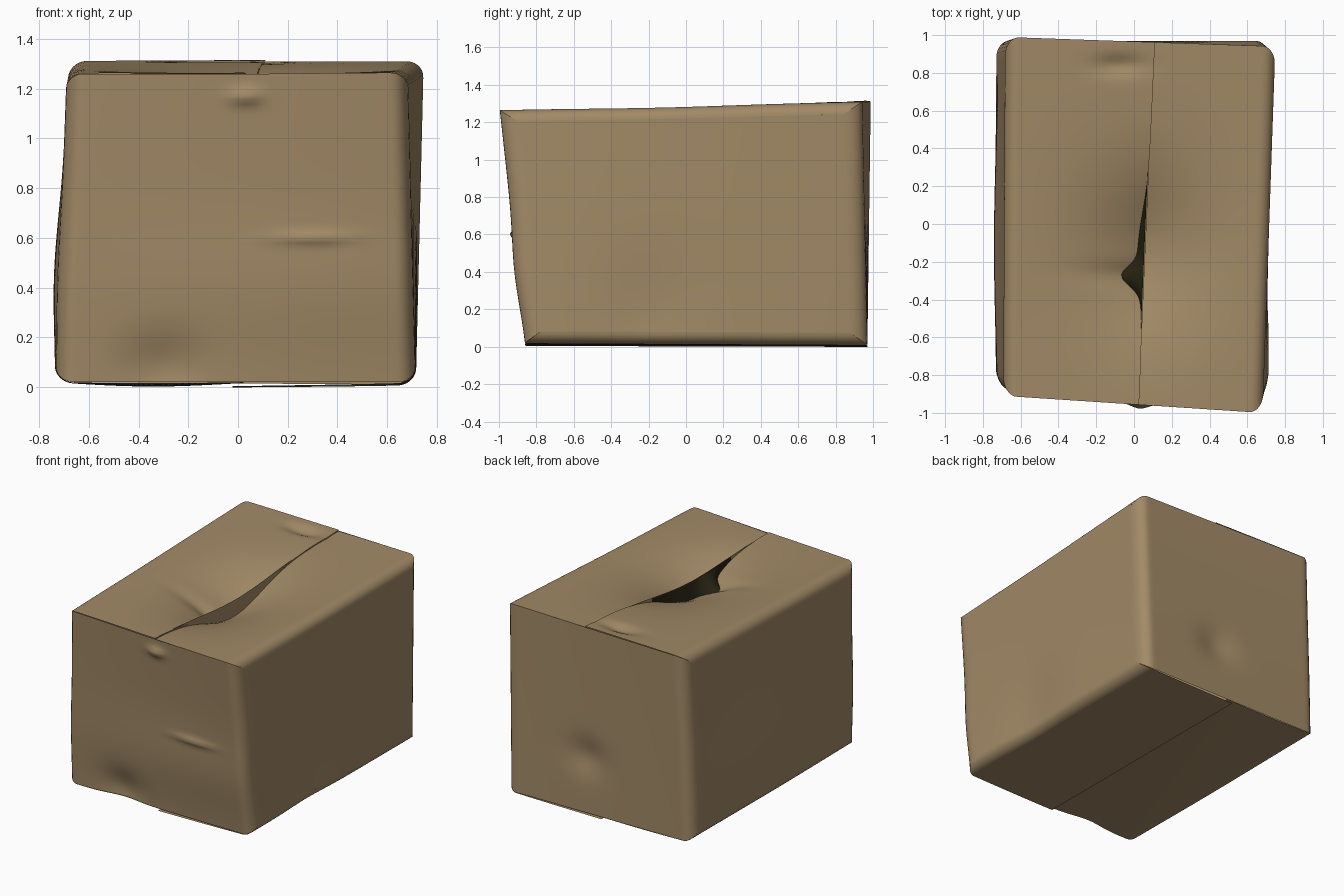
import bpy, bmesh, math
from mathutils import Vector

if "Cube" in bpy.data.objects:
    bpy.data.objects.remove(bpy.data.objects["Cube"])


def material(name, colour):
    m = bpy.data.materials.new(name)
    m.diffuse_color = (*colour, 1)
    m.use_nodes = True
    m.node_tree.nodes["Principled BSDF"].inputs["Base Color"].default_value = m.diffuse_color
    return m


card = material("cardboard_brown", (0.36, 0.253, 0.134))
dark = material("dark_olive_gap", (0.02, 0.017, 0.006))

R = 0.05  # edge rounding, as a fraction of the box
# corners in order front left, front right, back right, back left
BOTTOM = [Vector(c) for c in ((-.73, -.85, .02), (.715, -.86, .02), (.715, .97, .01), (-.73, .97, .02))]
TOP = [Vector(c) for c in ((-.69, -.91, 1.26), (.68, -1, 1.265), (.75, .94, 1.31), (-.68, .99, 1.31))]

# soft dents and bulges: centre, reach, push
DENTS = [
    ((.04, -.1, 1.28), (.4, .5, .3), (0, 0, -.06)),       # sunken lid
    ((-.08, .84, 1.3), (.13, .05, .1), (0, 0, -.03)),     # dent at back of lid
    ((.3, -.93, .6), (.15, .2, .02), (0, -.02, 0)),       # front fold line
    ((.03, -.95, 1.17), (.06, .2, .03), (0, -.03, 0)),    # front bump
    ((-.3, -.86, .08), (.16, .2, .13), (0, .04, 0)),      # front lower dent
    ((.3, -.88, .4), (.8, .2, .25), (0, -.02, 0)),        # front bulge
    ((-.73, -.1, .45), (.2, .7, .35), (-.025, 0, 0)),     # left side bulge
    ((.72, -.2, .2), (.15, .25, .3), (-.02, 0, 0)),       # right side dent
    ((.1, .97, .4), (.14, .2, .12), (0, -.03, 0)),        # back dent
]


def bilinear(c, s, t):
    return c[0].lerp(c[1], s).lerp(c[3].lerp(c[2], s), t)


def box_point(s, t, w):
    """Point of the crumpled box: s across, t back, w up (each 0 to 1)."""
    p = bilinear(BOTTOM, s, t).lerp(bilinear(TOP, s, t), w)
    out = p.copy()
    for c, r, d in DENTS:
        k = sum(((p[i] - c[i]) / r[i]) ** 2 for i in range(3))
        if k < 9:
            out += Vector(d) * math.exp(-k)
    return out


def rounding(s):
    """Inset of the quarter-round edge near the left and right sides."""
    d = min(1, max(0, min(s, 1 - s)) / R)
    return R * (1 - math.sqrt(max(0, 1 - (1 - d) ** 2)))


def patch(name, f, nu, nv, mat=card):
    bm = bmesh.new()
    g = [[bm.verts.new(f(i / nu, j / nv)) for j in range(nv + 1)] for i in range(nu + 1)]
    for i in range(nu):
        for j in range(nv):
            bm.faces.new((g[i][j], g[i + 1][j], g[i + 1][j + 1], g[i][j + 1]))
    bmesh.ops.remove_doubles(bm, verts=bm.verts, dist=1e-5)
    for fc in bm.faces:
        fc.smooth = True
    me = bpy.data.meshes.new(name)
    bm.to_mesh(me)
    bm.free()
    me.materials.append(mat)
    ob = bpy.data.objects.new(name, me)
    bpy.context.collection.objects.link(ob)


# four walls, as a rounded ring
ring = []
for k in range(4):
    d = Vector((round(math.cos(k * math.pi / 2)), round(math.sin(k * math.pi / 2))))
    n = Vector((-d.y, d.x))
    mid = Vector((.5, .5)) - n / 2
    for i in range(51):
        ring.append(mid + d * (.5 - R) * (i / 25 - 1))
    for i in range(1, 6):  # corner arc
        h = math.pi / 2 * i / 6
        ring.append(mid + d * (.5 - R + R * math.sin(h)) + n * R * (1 - math.cos(h)))
ring.append(ring[0])
N = len(ring) - 1


def wall(u, v):
    s, t = ring[round(u * N)]
    e = rounding(s)
    return box_point(s, t, e + (1 - 2 * e) * v)


patch("walls", wall, N, 60)


# lid and base flaps share the rounded outline
def flap_point(s, v, top, lift):
    e = rounding(s)
    p = box_point(s, e + (1 - 2 * e) * v, 1 - e if top else e)
    p.z += lift
    return p


def bell(v, centre, width):
    return math.exp(-((-.93 + 1.9 * v - centre) / width) ** 2)


def seam(v):
    return .52 + .03 * v


def torn_edge(v):
    """Edge of the left lid flap, with a gap and a small notch."""
    return seam(v) + .003 - .03 * bell(v, -.12, .28) - .065 * bell(v, -.26, .07)


def sag(v):
    return .11 * bell(v, -.12, .38)


def lid_left(u, v):
    return flap_point(torn_edge(v) * u ** 1.6, v, True, .006 * u - sag(v) * u ** 5)


def lid_right(u, v):
    return flap_point(1 - (1 - seam(v)) * (1 - u) ** 1.6, v, True,
                      -(.004 + sag(v)) * (1 - u) ** 4)


def lid_step(u, v):
    """Upright edge where the right flap drops below the seam."""
    return flap_point(seam(v), v, True, -(.004 + sag(v)) * u)


def lid_gap(u, v):
    """Dark opening between the torn left edge and the seam."""
    v = .21 + .43 * v
    s = torn_edge(v)
    return flap_point(s + (seam(v) - .002 - s) * u, v, True, (.006 - sag(v)) * (1 - u) - .002)


patch("lid_flap_left", lid_left, 44, 90)
patch("lid_flap_right", lid_right, 44, 90)
patch("lid_seam_step", lid_step, 2, 90)
patch("lid_dark_gap", lid_gap, 4, 60, dark)


# base flaps, overlapping at the middle
def base_right(v, u):
    return flap_point(1 - .51 * (1 - u) ** 1.6, v, False, -.016 * (1 - u))


def base_left(v, u):
    drop = .004 + .012 * math.sin(math.pi * v)
    return flap_point(.52 * u ** 1.6, v, False, -drop * math.sin(math.pi * u ** 1.6))


patch("base_flap_right", base_right, 60, 40)
patch("base_flap_left", base_left, 60, 40)
